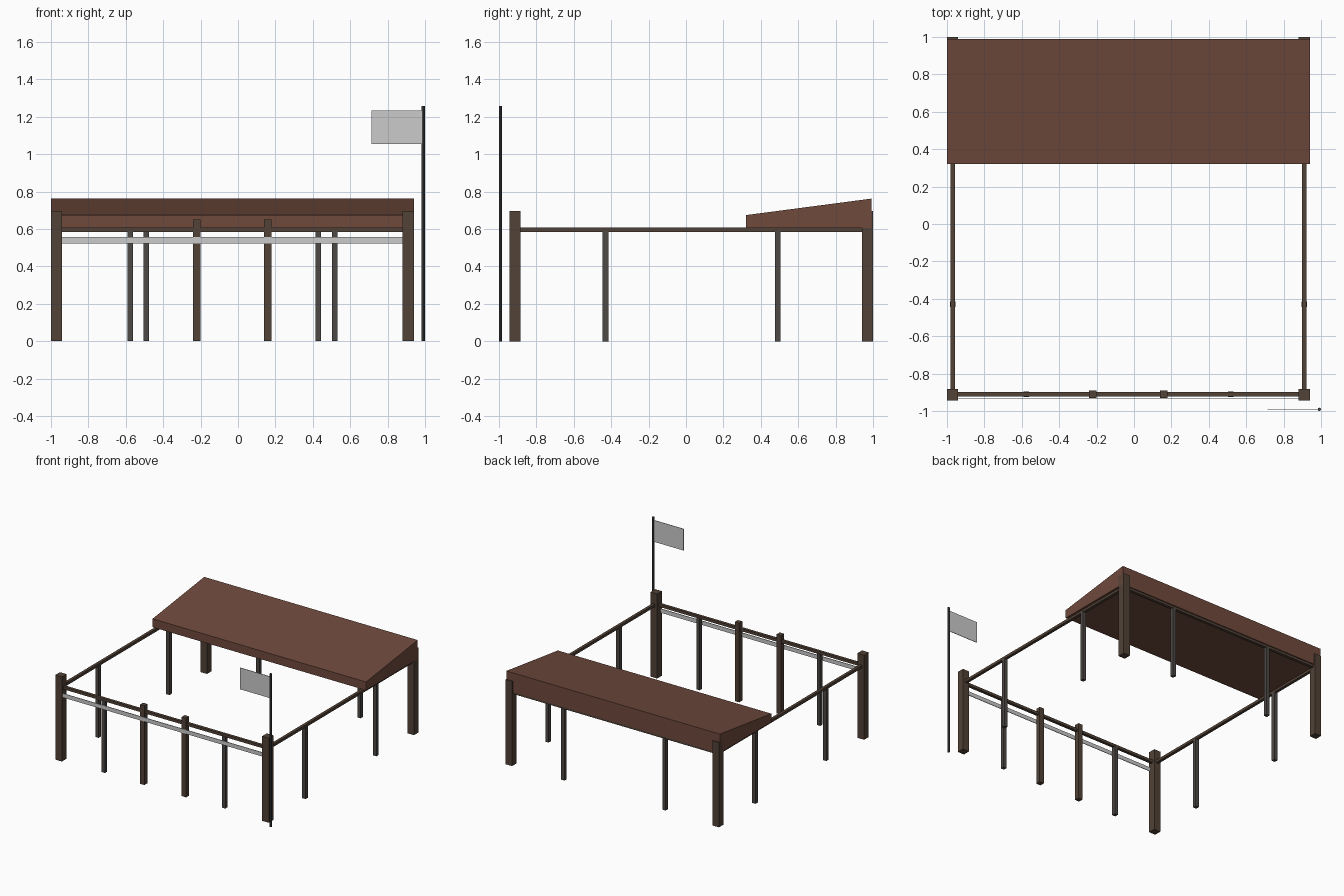
import bpy, bmesh

if "Cube" in bpy.data.objects:
    bpy.data.objects.remove(bpy.data.objects["Cube"])

CX, CY, H = -0.03, 0.03, 0.94   # fence centre and half span

def material(name, rgb):
    m = bpy.data.materials.new(name)
    m.diffuse_color = (*rgb, 1)
    m.use_nodes = True
    m.node_tree.nodes["Principled BSDF"].inputs["Base Color"].default_value = m.diffuse_color
    return m

WOOD = material("dark_wood", (0.085, 0.055, 0.038))
THIN = material("weathered_wood", (0.075, 0.066, 0.06))
ROOF = material("roof_brown", (0.16, 0.068, 0.046))
POLE = material("pole_dark", (0.06, 0.06, 0.06))

def finish(name, bm, mat=None):
    bmesh.ops.recalc_face_normals(bm, faces=bm.faces)
    me = bpy.data.meshes.new(name)
    bm.to_mesh(me)
    bm.free()
    ob = bpy.data.objects.new(name, me)
    bpy.context.collection.objects.link(ob)
    if mat:
        me.materials.append(mat)
    return ob

def box(name, x, y, z, mat=None):
    bm = bmesh.new()
    bmesh.ops.create_cube(bm, size=1)
    for v in bm.verts:
        v.co = [r[0] if c < 0 else r[1] for c, r in zip(v.co, (x, y, z))]
    return finish(name, bm, mat)

def post(name, x, y, w, h, mat):
    box(name, (x - w/2, x + w/2), (y - w/2, y + w/2), (0, h), mat)

F, B = CY - H, CY + H
for s, side in ((-1, "left"), (1, "right")):
    x = CX + s * H
    # Corner posts
    post(f"front_corner_post_{side}", x, F - 0.003, 0.06, 0.695, WOOD)
    post(f"back_corner_post_{side}", x, B, 0.06, 0.695, WOOD)
    # Gate posts and thin intermediate posts
    post(f"gate_post_{side}", CX + s * 0.19, F, 0.04, 0.65, WOOD)
    post(f"front_thin_post_{side}", CX + s * 0.547, F, 0.03, 0.59, THIN)
    post(f"back_thin_post_{side}", CX + s * 0.46, B, 0.03, 0.59, THIN)
    for t, end in ((-1, "front"), (1, "back")):
        post(f"side_thin_post_{side}_{end}", x, CY + t * 0.46, 0.03, 0.59, THIN)
    # Side top beams
    box(f"side_beam_{side}", (x - 0.012, x + 0.012), (F, B), (0.585, 0.607), WOOD)

# Front and back top beams
for y, end in ((F, "front"), (B, "back")):
    box(f"{end}_beam", (CX - H, CX + H), (y - 0.012, y + 0.012), (0.585, 0.607), WOOD)

# Light banner rail across the front
box("front_rail", (CX - 0.91, CX + 0.91), (-0.934, -0.929), (0.523, 0.556))

# Sloped roof: side profile extruded along x
bm = bmesh.new()
profile = ((0.32, 0.605), (0.99, 0.605), (0.99, 0.762), (0.32, 0.674))
face = bm.faces.new([bm.verts.new((-1.0, y, z)) for y, z in profile])
new = bmesh.ops.extrude_face_region(bm, geom=[face])["geom"]
bmesh.ops.translate(bm, vec=(1.94, 0, 0), verts=[g for g in new if isinstance(g, bmesh.types.BMVert)])
finish("roof", bm, ROOF)

# Flag pole
bm = bmesh.new()
bmesh.ops.create_cone(bm, cap_ends=True, segments=8, radius1=0.009, radius2=0.009, depth=1.257)
bmesh.ops.translate(bm, vec=(0.991, -0.991, 0.6285), verts=bm.verts)
finish("flag_pole", bm, POLE)

# Flag
box("flag", (0.715, 0.985), (-0.993, -0.989), (1.055, 1.232))
